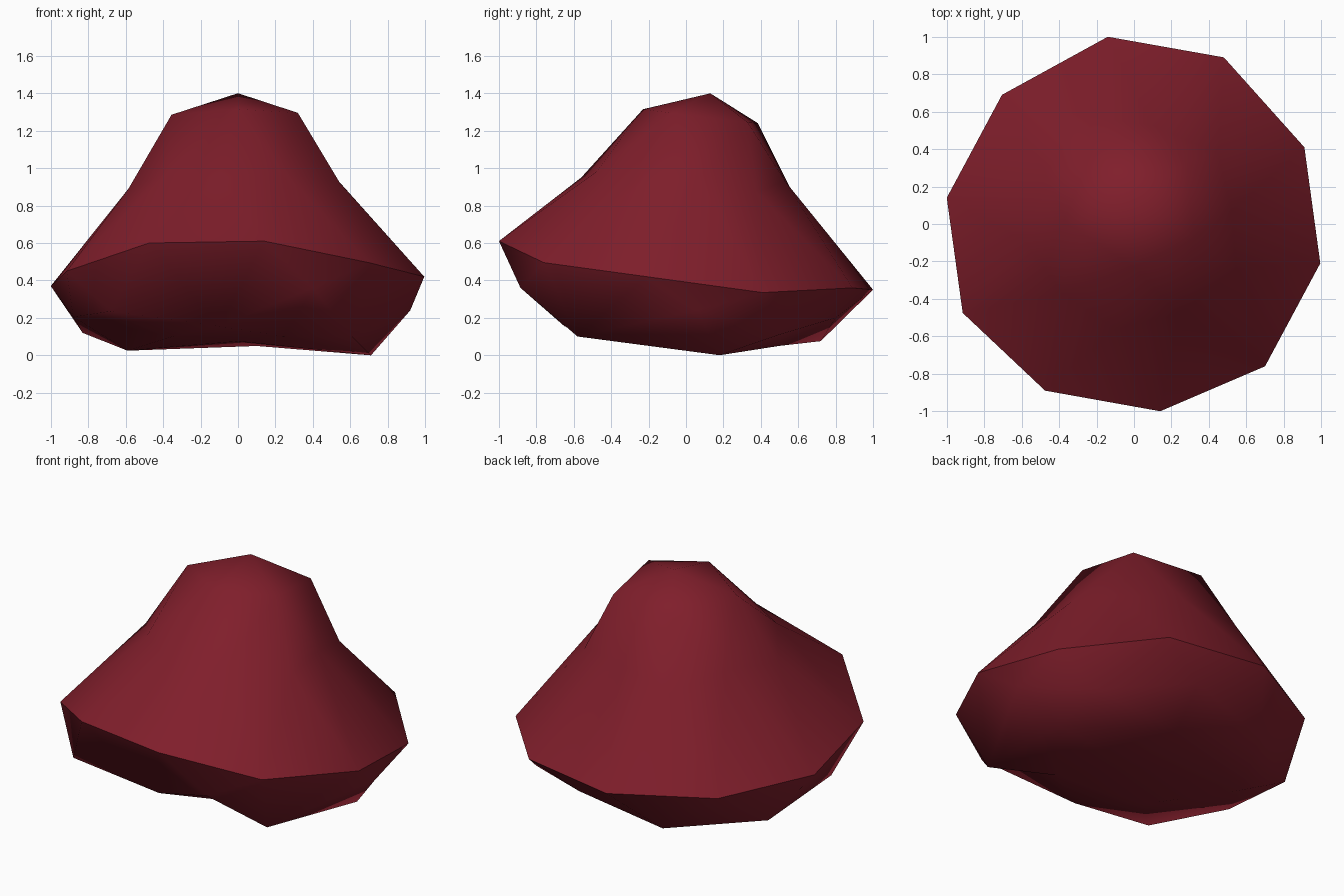
import bpy, bmesh

if "Cube" in bpy.data.objects:
    bpy.data.objects.remove(bpy.data.objects["Cube"])

red = bpy.data.materials.new("dark_red")
red.diffuse_color = (0.214, 0.013, 0.024, 1)
red.use_nodes = True
red.node_tree.nodes["Principled BSDF"].inputs["Base Color"].default_value = red.diffuse_color

bm = bmesh.new()

def ring(*points):
    return [bm.verts.new(p) for p in points]

def half(pole, inner, outer, mids, rim, start):
    # geodesic half: pole fan, five-sided rings, ten-sided rim
    for i in range(5):
        j = (i + 1) % 5
        a, b, c = (rim[(start + 2 * i + n) % 10] for n in range(3))
        for f in ((pole, inner[i], inner[j]),
                  (inner[i], outer[i], mids[i]),
                  (inner[i], mids[i], inner[j]),
                  (inner[j], mids[i], outer[j]),
                  (outer[i], a, b), (outer[i], b, mids[i]),
                  (mids[i], b, c), (mids[i], c, outer[j])):
            bm.faces.new(f)

# wavy rim
rim = ring((.14, -1, .61), (.70, -.76, .495), (.995, -.21, .42), (.91, .41, .335),
           (.48, .89, .36), (-.14, 1, .35), (-.705, .69, .35), (-1, .14, .37),
           (-.915, -.475, .45), (-.475, -.89, .60))

# crown
half(ring((0, .13, 1.40))[0],
     ring((.32, -.08, 1.295), (.28, .33, 1.245), (-.18, .385, 1.24),
          (-.355, 0, 1.285), (0, -.23, 1.315)),
     ring((.545, -.24, .92), (.45, .375, .875), (-.28, .575, .86),
          (-.585, -.09, .89), (-.1, -.56, .95)),
     ring((.52, .07, .95), (.09, .53, .93), (-.47, .27, .94),
          (-.38, -.37, .97), (.24, -.48, .98)),
     rim, 1)

# underside
half(ring((0, 0, .075))[0],
     ring((.71, .18, 0), (.1, .5, .05), (-.59, .25, .025),
          (-.35, -.33, .10), (.25, -.4, .10)),
     ring((.92, .06, .24), (.19, .80, .20), (-.83, .36, .12),
          (-.68, -.68, .235), (.40, -.885, .36)),
     ring((.70, .50, .11), (-.34, .72, .075), (-.88, -.2, .205),
          (-.1, -.65, .155), (.61, -.58, .10)),
     rim, 2)
bmesh.ops.recalc_face_normals(bm, faces=bm.faces)

# smooth everywhere but the sharp rim
for f in bm.faces:
    f.smooth = True
for k in range(10):
    bm.edges.get((rim[k], rim[(k + 1) % 10])).smooth = False

me = bpy.data.meshes.new("cap")
bm.to_mesh(me)
bm.free()
me.materials.append(red)
bpy.context.collection.objects.link(bpy.data.objects.new("cap", me))
